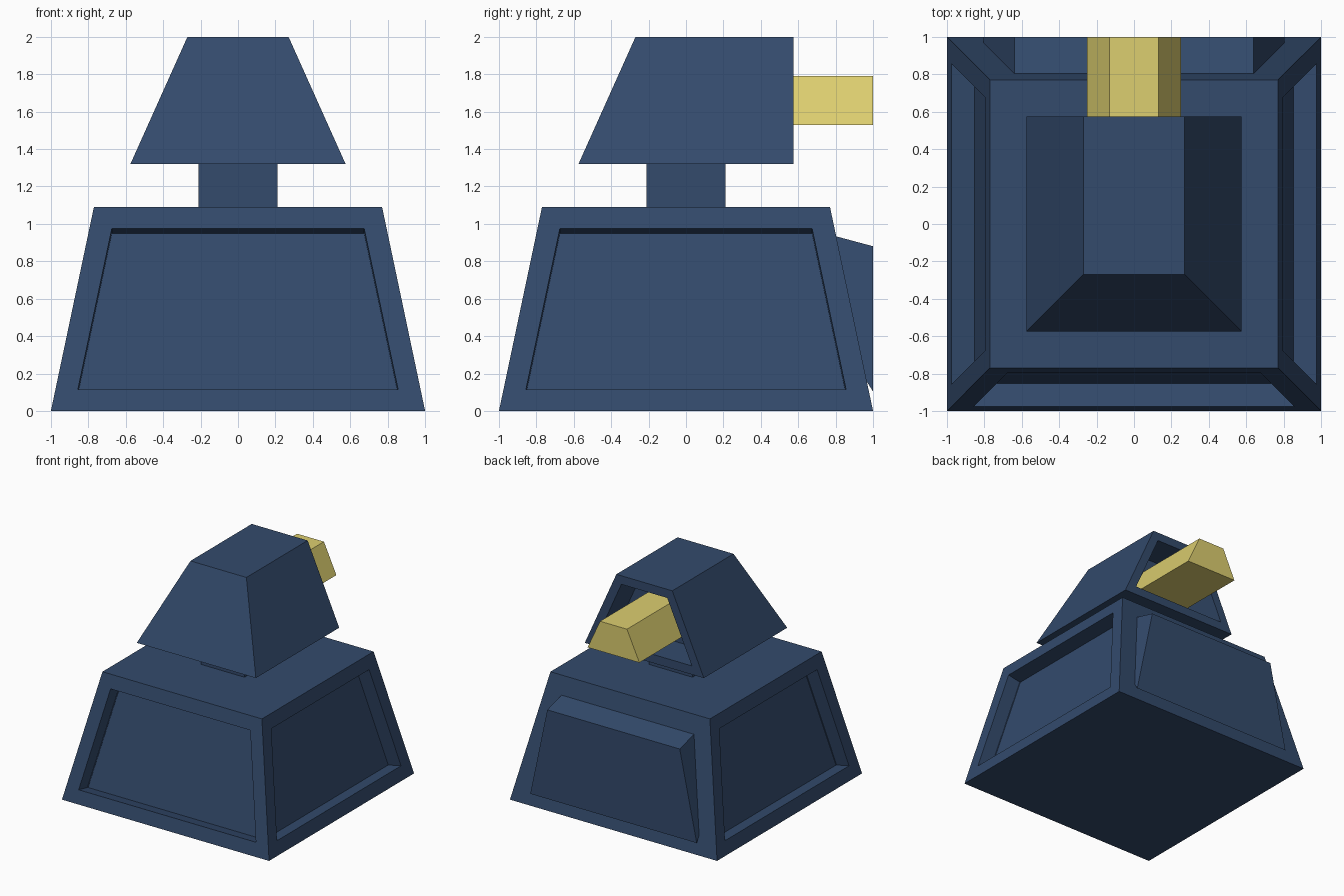
import bpy, bmesh
from mathutils import Vector

if "Cube" in bpy.data.objects:
    bpy.data.objects.remove(bpy.data.objects["Cube"])


def material(name, color):
    mat = bpy.data.materials.new(name)
    mat.diffuse_color = (*color, 1)
    mat.use_nodes = True
    mat.node_tree.nodes["Principled BSDF"].inputs["Base Color"].default_value = mat.diffuse_color
    return mat


navy = material("navy", (0.033, 0.069, 0.15))
yellow = material("yellow", (0.72, 0.62, 0.16))


def tapered_box(low, high):
    """low/high: (x half width, y front, y back, z)."""
    bm = bmesh.new()
    rings = [[bm.verts.new(p) for p in ((-w, f, z), (w, f, z), (w, b, z), (-w, b, z))]
             for w, f, b, z in (low, high)]
    bm.faces.new(rings[0][::-1])
    bm.faces.new(rings[1])
    for i in range(4):
        j = (i + 1) % 4
        bm.faces.new((rings[0][i], rings[0][j], rings[1][j], rings[1][i]))
    bm.normal_update()
    return bm


def face_towards(bm, direction):
    return max(bm.faces, key=lambda f: f.normal.dot(Vector(direction)))


def panel(bm, face, margin, depth):
    """Inset a face, then push it along its normal; returns the moved face."""
    bmesh.ops.inset_individual(bm, faces=[face], thickness=margin, use_even_offset=True)
    n = face.normal.copy()
    face = bmesh.ops.extrude_discrete_faces(bm, faces=[face])["faces"][0]
    bmesh.ops.translate(bm, verts=face.verts, vec=n * depth)
    bm.normal_update()
    return face


def finish(bm, name, mat):
    bmesh.ops.recalc_face_normals(bm, faces=bm.faces)
    mesh = bpy.data.meshes.new(name)
    bm.to_mesh(mesh)
    bm.free()
    mesh.materials.append(mat)
    bpy.context.collection.objects.link(bpy.data.objects.new(name, mesh))


# Base: three recessed panels and a raised housing on the back
bm = tapered_box((1, -1, 1, 0), (0.77, -0.77, 0.77, 1.09))
sides = [face_towards(bm, d) for d in ((0, -1, 0), (1, 0, 0), (-1, 0, 0))]
back = face_towards(bm, (0, 1, 0))
for f in sides:
    panel(bm, f, 0.1175, -0.127)
raised = panel(bm, back, 0.16, 0)
for v in raised.verts:
    v.co.y = 1
    v.co.z -= 0.053
finish(bm, "base", navy)

# Neck
finish(tapered_box((0.21, -0.21, 0.21, 1.08), (0.21, -0.21, 0.21, 1.33)), "neck", navy)

# Head with vertical, deeply recessed back
bm = tapered_box((0.575, -0.575, 0.575, 1.32), (0.27, -0.27, 0.575, 2))
panel(bm, face_towards(bm, (0, 1, 0)), 0.075, -0.3)
finish(bm, "head", navy)

# Barrel: trapezoid bar standing out of the recess
finish(tapered_box((0.25, 0.275, 1, 1.53), (0.13, 0.275, 1, 1.79)), "barrel", yellow)
